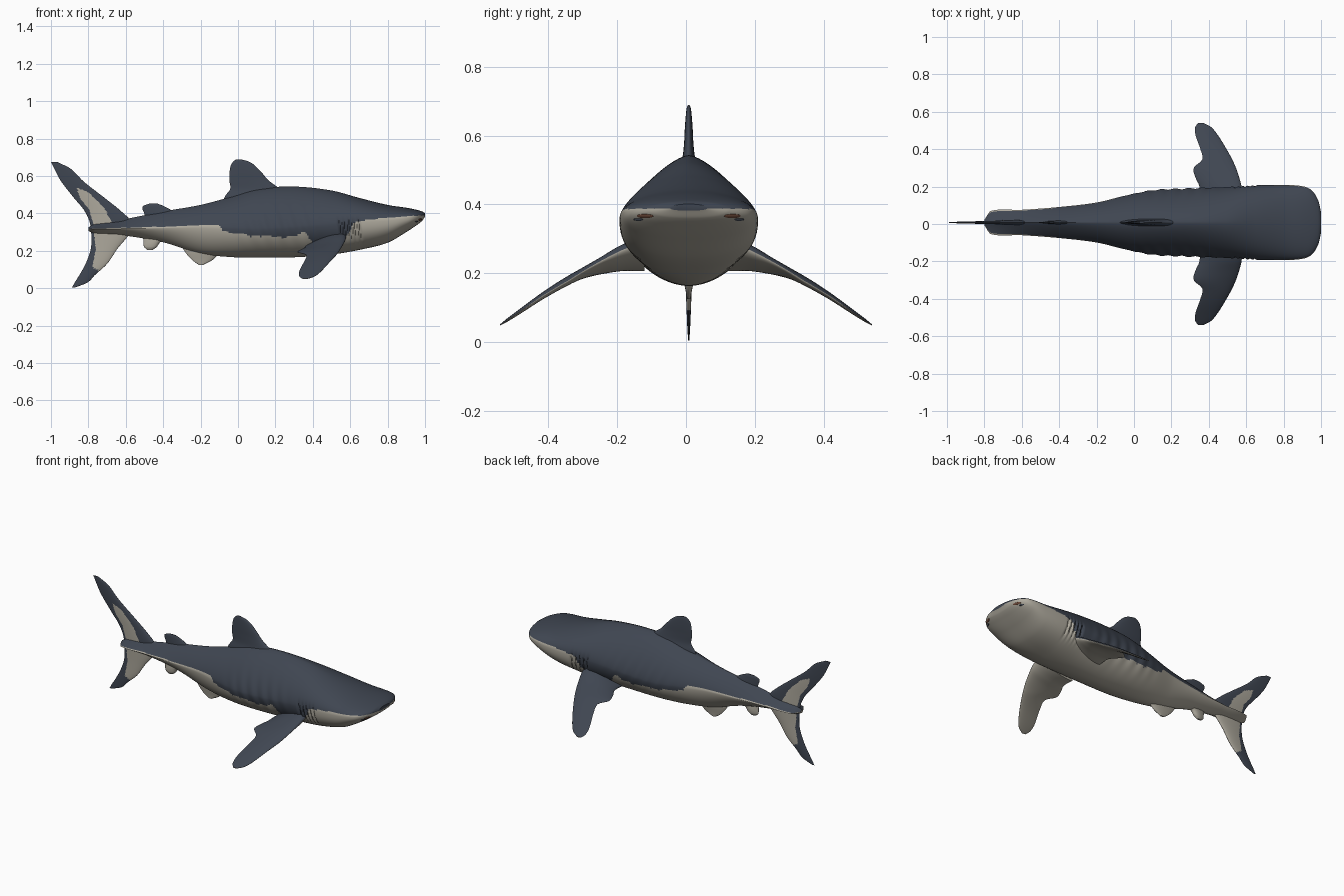
import bpy, bmesh, math
from mathutils import Vector
from mathutils.bvhtree import BVHTree

if "Cube" in bpy.data.objects:
    bpy.data.objects.remove(bpy.data.objects["Cube"])

CENTRE = 0.008  # the body sits slightly off the fin centreline


def material(name, rgb):
    m = bpy.data.materials.new(name)
    m.use_nodes = True
    m.diffuse_color = (*rgb, 1)
    m.node_tree.nodes["Principled BSDF"].inputs["Base Color"].default_value = (*rgb, 1)
    return m


slate = material("slate blue", (.05, .061, .083))
cream = material("belly cream", (.42, .395, .335))
brown = material("nostril brown", (.15, .065, .04))
SLATE, CREAM = 0, 1


def sample(table, x):
    """Smooth curve through rows of (key, values...), keys ascending."""
    x = min(max(x, table[0][0]), table[-1][0])
    i = next(k for k in range(len(table) - 1) if x <= table[k + 1][0])

    def slope(k, c):
        a, b = table[max(k - 1, 0)], table[min(k + 1, len(table) - 1)]
        return (b[c] - a[c]) / (b[0] - a[0])
    p, q = table[i], table[i + 1]
    d = q[0] - p[0]
    t = (x - p[0]) / d
    s = t * t * (3 - 2 * t)
    return [p[c] + (q[c] - p[c]) * s + d * (t * (1 - t) ** 2 * slope(i, c)
            - t * t * (1 - t) * slope(i + 1, c)) for c in range(1, len(p))]


def linear(table, x):
    for (a, u), (b, v) in zip(table, table[1:]):
        if x <= b:
            return u + (v - u) * max(0, (x - a) / (b - a))
    return table[-1][1]


def inside(poly, x, z):
    hit = False
    for (a, b), (c, d) in zip(poly, poly[1:] + poly[:1]):
        if (b > z) != (d > z) and x < a + (c - a) * (z - b) / (d - b):
            hit = not hit
    return hit


def loft(name, rings, paint):
    """Skin closed rings, cap the ends and colour each face by a rule."""
    bm = bmesh.new()
    rows = [[bm.verts.new(p) for p in ring] for ring in rings]
    n = len(rows[0])
    for a, b in zip(rows, rows[1:]):
        for k in range(n):
            bm.faces.new((a[k], a[(k + 1) % n], b[(k + 1) % n], b[k]))
    bm.faces.new(rows[0])
    bm.faces.new(rows[-1])
    bmesh.ops.recalc_face_normals(bm, faces=bm.faces)
    bm.normal_update()
    for f in bm.faces:
        f.material_index = paint(f.calc_center_median(), f.normal)
    mesh = bpy.data.meshes.new(name)
    tree = BVHTree.FromBMesh(bm)
    bm.to_mesh(mesh)
    bm.free()
    obj = bpy.data.objects.new(name, mesh)
    bpy.context.collection.objects.link(obj)
    mesh.materials.append(slate)
    mesh.materials.append(cream)
    smooth(obj)
    return tree


def smooth(obj):
    bpy.ops.object.select_all(action='DESELECT')
    obj.select_set(True)
    bpy.context.view_layer.objects.active = obj
    bpy.ops.object.shade_smooth_by_angle(angle=math.radians(50))


def fin(name, stations, place, paint, rows=50, half=22):
    """Lens-section fin; stations are (span, rear, front, thickness)."""
    lo, hi = stations[0][0], stations[-1][0]
    rings = []
    for r in range(rows + 1):
        s = lo + (hi - lo) * (.5 - .5 * math.cos(math.pi * r / rows))
        rear, front, thick = sample(stations, s)
        ring = []
        for k in range(2 * half):
            a = math.pi * k / half
            u = .5 + .5 * math.cos(a)
            off = thick / 2 * math.sin(a) * (.45 + .55 * u)
            ring.append(place(s, rear + (front - rear) * u, off))
        rings.append(ring)
    loft(name, rings, paint)


# Body: x, top, widest height, bottom, half width, section roundness
BODY = [(-.8, .325, .315, .305, .015, 1), (-.765, .345, .316, .293, .062, .9),
        (-.6, .37, .318, .28, .068, 1.05), (-.4, .41, .322, .245, .083, 1.2),
        (-.2, .445, .325, .185, .107, 1.4), (-.05, .485, .32, .167, .143, 1.5),
        (.1, .53, .315, .163, .172, 1.5), (.3, .543, .325, .165, .182, 1.5),
        (.5, .522, .34, .18, .19, 1.65), (.65, .482, .35, .205, .2, 1.9),
        (.8, .445, .36, .243, .201, 2), (.9, .43, .373, .3, .194, 2),
        (.95, .42, .381, .333, .172, 2), (.985, .41, .386, .36, .118, 2),
        (1, .401, .39, .382, .055, 2)]
# Height of the edge between back and belly colours
EDGE = [(-.8, .317), (-.1, .338), (-.08, .305), (0, .288), (.2, .275), (.31, .28),
        (.37, .3), (.4, .235), (.54, .245), (.59, .29), (.62, .35), (.7, .367),
        (.85, .382), (.95, .387), (1, .388)]
GILLS = [.55 + .026 * i for i in range(5)]


def body_ring(x, sides=96):
    top, mid, low, width, power = sample(BODY, x)
    ring = []
    for k in range(sides):
        a = 2 * math.pi * k / sides
        c, s = math.cos(a), math.sin(a)
        # the underside is fuller than the back
        bend = 2 / power if s > 0 else 1.65 / power
        y = width * math.copysign(abs(c) ** bend, c)
        z = mid + (top - mid if s > 0 else mid - low) * math.copysign(abs(s) ** bend, s)
        # gill grooves slant, and folds of skin run along the flank
        lean = x + .15 * (z - .3)
        gill = sum(math.exp(-((lean - g) / .006) ** 2) for g in GILLS)
        y *= 1 - .06 * gill * math.exp(-((z - .31) / .06) ** 4)
        fold = math.exp(-((x - .22) / .22) ** 4 - ((z - .33) / .09) ** 2)
        y *= 1 + .018 * fold * math.sin(85 * x + 25 * z)
        ring.append((x, CENTRE + y, z))
    return ring


def body_paint(c, n):
    jag = .009 * math.sin(70 * c.x) * math.sin(31 * c.x) if 0 < c.x < .4 else 0
    return CREAM if c.z < linear(EDGE, c.x) + jag else SLATE


STEPS = 320
body = loft("body", [body_ring(.1 - .9 * math.cos(math.pi * i / STEPS))
                     for i in range(STEPS + 1)], body_paint)


def upright(s, chord, off):
    return (chord, CENTRE + off, s)


def all_slate(c, n):
    return SLATE


def all_cream(c, n):
    return CREAM


# Fins along the back
fin("dorsal_fin", [(.42, -.09, .32, .09), (.49, -.07, .27, .075), (.53, -.042, .225, .05),
                   (.575, -.046, .165, .036), (.62, -.045, .125, .03), (.66, -.037, .085, .022),
                   (.68, -.022, .05, .015), (.689, -.008, .012, .006)], upright, all_slate)
fin("second_dorsal_fin", [(.36, -.5, -.28, .035), (.395, -.5, -.32, .028), (.425, -.511, -.37, .018),
                          (.44, -.507, -.4, .013), (.452, -.475, -.43, .005)], upright, all_slate)

# Tail with pale patches
UPPER = [(-.865, .54), (-.8, .513), (-.715, .43), (-.675, .35), (-.77, .33), (-.795, .42),
         (-.84, .475)]
LOWER = [(-.77, .3), (-.5, .31), (-.6, .22), (-.74, .09), (-.778, .112), (-.76, .21)]


def tail_paint(c, n):
    return CREAM if inside(UPPER, c.x, c.z) or inside(LOWER, c.x, c.z) else SLATE


fin("tail_fin", [(.004, -.887, -.87, .004), (.03, -.873, -.805, .009), (.07, -.848, -.765, .014),
                 (.13, -.815, -.7, .02), (.21, -.787, -.645, .026), (.3, -.785, -.575, .036),
                 (.36, -.795, -.575, .036), (.42, -.825, -.635, .028), (.48, -.875, -.71, .022),
                 (.57, -.945, -.825, .016), (.64, -.983, -.897, .012), (.674, -.999, -.965, .005)],
    upright, tail_paint, rows=110, half=50)

# Fins along the belly midline
fin("pelvic_fin", [(.125, -.21, -.185, .012), (.15, -.245, -.137, .024), (.19, -.28, -.1, .045),
                   (.24, -.31, -.06, .06)], upright, all_cream)
fin("anal_fin", [(.205, -.485, -.455, .014), (.22, -.502, -.435, .034), (.25, -.505, -.41, .042),
                 (.29, -.51, -.33, .04)], upright, all_cream)

# Pectoral fins: slate above, cream beneath
PECTORAL = [(.12, .35, .58, .09), (.2, .35, .575, .07), (.25, .328, .562, .05),
            (.3, .32, .545, .04), (.345, .365, .525, .036), (.4, .355, .495, .03),
            (.48, .328, .445, .02), (.52, .328, .41, .013), (.541, .345, .37, .005)]
DROOP = [(.12, .25), (.2, .235), (.3, .2), (.4, .145), (.5, .077), (.54, .05)]


def pectoral_paint(c, n):
    return SLATE if n.z > .05 else CREAM


for side, label in ((1, "left"), (-1, "right")):
    def spread(s, chord, off):
        tilt = .35 * max(0, 1 - (s - .12) / .22)
        return (chord, side * s, sample(DROOP, s)[0] + off + (chord - .46) * tilt)
    fin(label + "_pectoral_fin", PECTORAL, spread, pectoral_paint)

# Nostrils: thin brown slits with a dark pit below
for side, label in ((1, "left"), (-1, "right")):
    for part, y, z, size, mat in (("nostril", .127, .366, (.026, .007, .003), brown),
                                  ("nostril_pit", .147, .356, (.016, .005, .003), slate)):
        spot, normal, *_ = body.ray_cast(Vector((2, CENTRE + side * y, z)), Vector((-1, 0, 0)))
        if spot is None:
            continue
        bpy.ops.mesh.primitive_uv_sphere_add(segments=20, ring_count=10, radius=1, location=spot)
        obj = bpy.context.object
        obj.name = label + "_" + part
        obj.scale = size
        obj.rotation_euler = normal.to_track_quat('Z', 'Y').to_euler()
        obj.data.materials.append(mat)
        smooth(obj)
